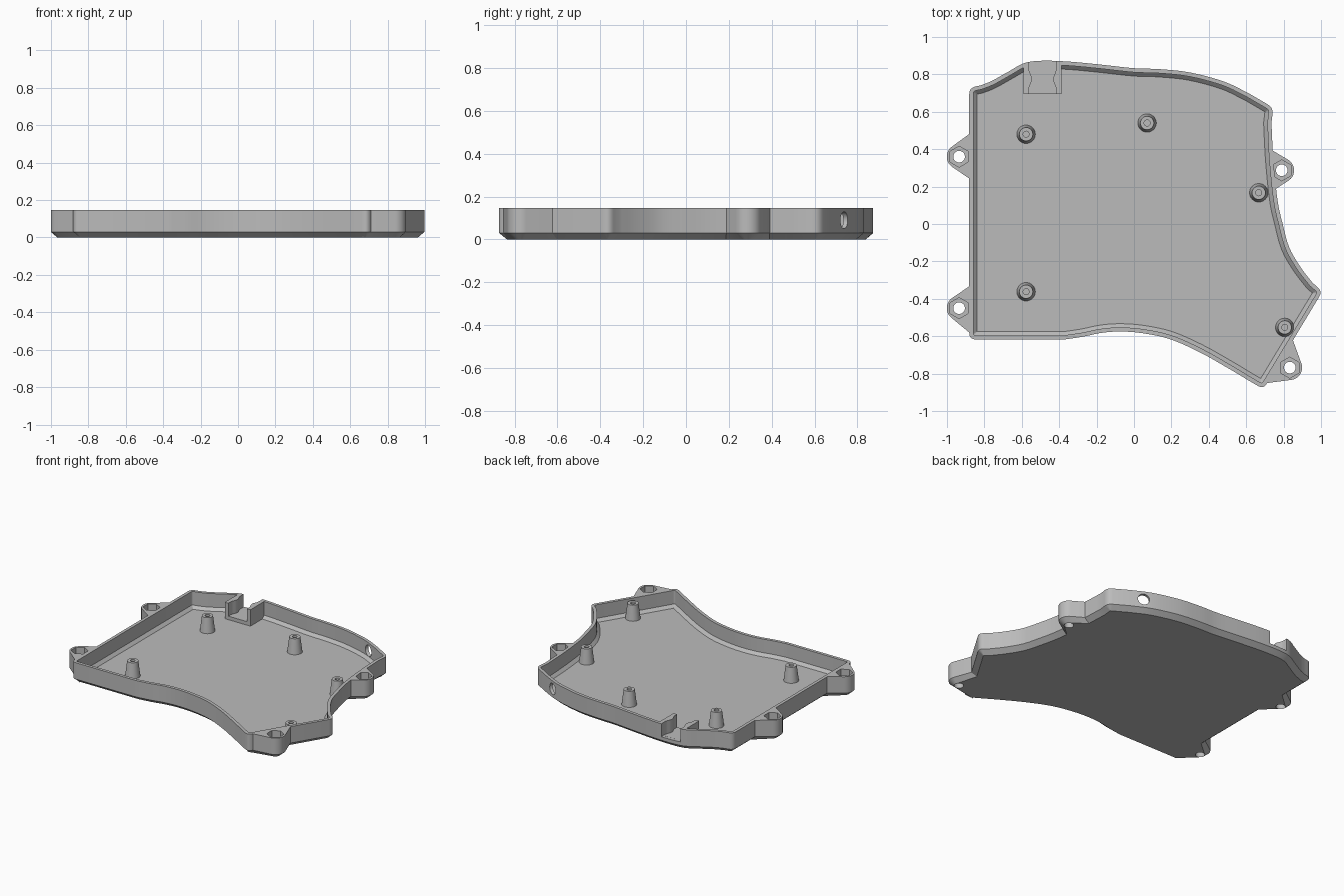
import bpy, bmesh, math
from mathutils import Vector, Matrix

if "Cube" in bpy.data.objects:
    bpy.data.objects.remove(bpy.data.objects["Cube"])

HEIGHT, FLOOR, WALL, CHAMFER = 0.147, 0.03, 0.022, 0.035

grey = bpy.data.materials.new("grey plastic")
grey.use_nodes = True
grey.diffuse_color = (0.5, 0.5, 0.5, 1)
grey.node_tree.nodes["Principled BSDF"].inputs["Base Color"].default_value = (0.5, 0.5, 0.5, 1)


def loft(name, rings):
    """Closed solid through rings given as (2D points, z), capped at both ends."""
    bm = bmesh.new()
    loops = [[bm.verts.new((p[0], p[1], z)) for p in pts] for pts, z in rings]
    for low, high in zip(loops, loops[1:]):
        for i in range(len(low)):
            j = (i + 1) % len(low)
            bm.faces.new((low[i], low[j], high[j], high[i]))
    bm.faces.new(loops[0][::-1])
    bm.faces.new(loops[-1])
    bmesh.ops.recalc_face_normals(bm, faces=bm.faces)
    mesh = bpy.data.meshes.new(name)
    bm.to_mesh(mesh)
    bm.free()
    mesh.materials.append(grey)
    obj = bpy.data.objects.new(name, mesh)
    bpy.context.collection.objects.link(obj)
    return obj


def select(obj):
    bpy.ops.object.select_all(action="DESELECT")
    obj.select_set(True)
    bpy.context.view_layer.objects.active = obj


def cut(obj, cutter):
    mod = obj.modifiers.new("cut", "BOOLEAN")
    mod.operation, mod.solver, mod.object = "DIFFERENCE", "EXACT", cutter
    select(obj)
    bpy.ops.object.modifier_apply(modifier=mod.name)


def circle(x, y, r, n=32, turn=0.0):
    return [(x + r * math.cos(math.tau * i / n + turn),
             y + r * math.sin(math.tau * i / n + turn)) for i in range(n)]


def spline(pts, steps=5):
    p = [Vector(q) for q in pts]
    p = [2 * p[0] - p[1]] + p + [2 * p[-1] - p[-2]]
    out = []
    for a, b, c, d in zip(p, p[1:], p[2:], p[3:]):
        for k in range(steps):
            t = k / steps
            out.append(0.5 * (2 * b + (c - a) * t + (2 * a - 5 * b + 4 * c - d) * t ** 2
                              + (3 * b - a - 3 * c + d) * t ** 3))
    return out + [p[-2]]


# Outline: each sharp corner is followed by the curve leading away from it
SIDES = [
    ((-0.881, -0.617), [(-.37, -.617), (-.27, -.602), (-.18, -.583), (-.08, -.575), (.04, -.583),
                        (.19, -.615), (.35, -.685), (.51, -.775), (.61, -.835)]),
    ((0.692, -0.883), []),
    ((1.008, -0.36), [(.955, -.315), (.89, -.23), (.83, -.125), (.795, 0), (.767, .13),
                      (.745, .345), (.735, .54)]),
    ((0.745, 0.622), [(.62, .695), (.485, .76), (.3, .81), (.135, .828), (0, .833),
                      (-.185, .853), (-.345, .868), (-.49, .873), (-.587, .86),
                      (-.667, .817), (-.76, .765), (-.82, .741)]),
    ((-0.881, 0.728), []),
]
outline, corners = [], set()
for corner, curve in SIDES:
    corners.add(len(outline))
    outline.append(Vector(corner))
    if curve:
        outline += spline(curve)


def inset(d):
    """Outline moved inward by d, with its corners rounded."""
    n, moved = len(outline), []
    for i, p in enumerate(outline):
        a = (p - outline[i - 1]).normalized()
        b = (outline[(i + 1) % n] - p).normalized()
        na, nb = Vector((-a.y, a.x)), Vector((-b.y, b.x))
        moved.append(p + (na + nb) * d / (1 + na.dot(nb)))
    ring, t = [], max(0.035 - d, 0.001)
    for i, p in enumerate(moved):
        if i not in corners:
            ring.append(p)
            continue
        a = p + (moved[i - 1] - p).normalized() * t
        b = p + (moved[(i + 1) % n] - p).normalized() * t
        for k in range(7):
            s = k / 6
            ring.append(a * (1 - s) ** 2 + p * 2 * s * (1 - s) + b * s ** 2)
    return ring


# Tray: chamfered floor and thin wall
tray = loft("tray", [(inset(CHAMFER), 0), (inset(0), FLOOR), (inset(0), HEIGHT),
                     (inset(WALL), HEIGHT), (inset(WALL), FLOOR + 0.02),
                     (inset(WALL + 0.02), FLOOR)])
parts, cutters = [tray], []


# Screw ears with a nut pocket above a through hole
def ear_ring(c, r, a, b, depth):
    out = Vector((b.y - a.y, a.x - b.x)).normalized()
    a, b = a - out * depth, b - out * depth
    angle = lambda v: math.atan2(v.y, v.x)
    start = angle(a - c) + math.acos(r / (a - c).length)
    end = angle(b - c) - math.acos(r / (b - c).length)
    sweep = (end - start) % math.tau
    arc = [c + r * Vector((math.cos(start + sweep * k / 16), math.sin(start + sweep * k / 16)))
           for k in range(17)]
    return [a] + arc + [b]


EARS = [
    ("back_right_ear", (-.935, .36), (-.881, .49), (-.881, .235)),
    ("front_right_ear", (-.935, -.45), (-.881, -.325), (-.881, -.59)),
    ("back_left_ear", (.79, .287), (.757, .18), (.742, .40)),
    ("front_left_ear", (.833, -.768), (.697, -.86), (.855, -.615)),
]
for name, c, a, b in EARS:
    c, a, b = Vector(c), Vector(a), Vector(b)
    r = 0.066
    top = ear_ring(c, r, a, b, 0.012)
    ear = loft(name, [(ear_ring(c, r - CHAMFER, a, b, 0.045), 0), (top, FLOOR), (top, HEIGHT)])
    hole = loft("screw_hole_cutter", [(circle(*c, 0.031), -0.1), (circle(*c, 0.031), 0.3)])
    nut = circle(*c, 0.056, 6, math.pi / 6)
    pocket = loft("nut_pocket_cutter", [(nut, 0.065), (nut, 0.3)])
    for cutter in (hole, pocket):
        cut(ear, cutter)
        cutters.append(cutter)
    parts.append(ear)

# Tapered standoffs with blind screw holes
for i, (x, y) in enumerate([(-.577, .48), (.07, .54), (.667, .167), (-.577, -.362), (.806, -.553)]):
    parts.append(loft(f"standoff_{i + 1}", [
        (circle(x, y, 0.05), FLOOR - 0.005), (circle(x, y, 0.036), 0.138),
        (circle(x, y, 0.016), 0.138), (circle(x, y, 0.016), 0.05)]))

# Cable socket block, open at the top and through the back wall
block_ring = [(-.59, .694), (-.388, .694), (-.388, .85), (-.59, .85)]
block = loft("socket_block", [(block_ring, FLOOR - 0.005), (block_ring, HEIGHT)])
side = [(0.073, 0.6), (0.073, 0.72)] + [
    (0.065 + 0.008 * math.cos(math.tau * k / 10), 0.72 + 0.011 * k) for k in range(1, 10)
] + [(0.073, 0.83), (0.073, 1.0)]
slot_ring = [(-0.489 + w, y) for w, y in side] + [(-0.489 - w, y) for w, y in reversed(side)]
slot = loft("socket_slot_cutter", [(slot_ring, 0.055), (slot_ring, 0.3)])
cut(block, slot)
cut(tray, slot)
parts.append(block)

# Round port through the curved back wall
port = loft("port_cutter", [(circle(0, 0, 0.039), -0.1), (circle(0, 0, 0.039), 0.1)])
outward = Vector((0.43, 0.9, 0))
port.data.transform(Matrix.Translation((0.535, 0.735, 0.09))
                    @ outward.to_track_quat("Z", "Y").to_matrix().to_4x4())
cut(tray, port)

for cutter in cutters + [slot, port]:
    bpy.data.objects.remove(cutter)
for obj in parts:
    select(obj)
    bpy.ops.object.shade_smooth_by_angle(angle=math.radians(30))
